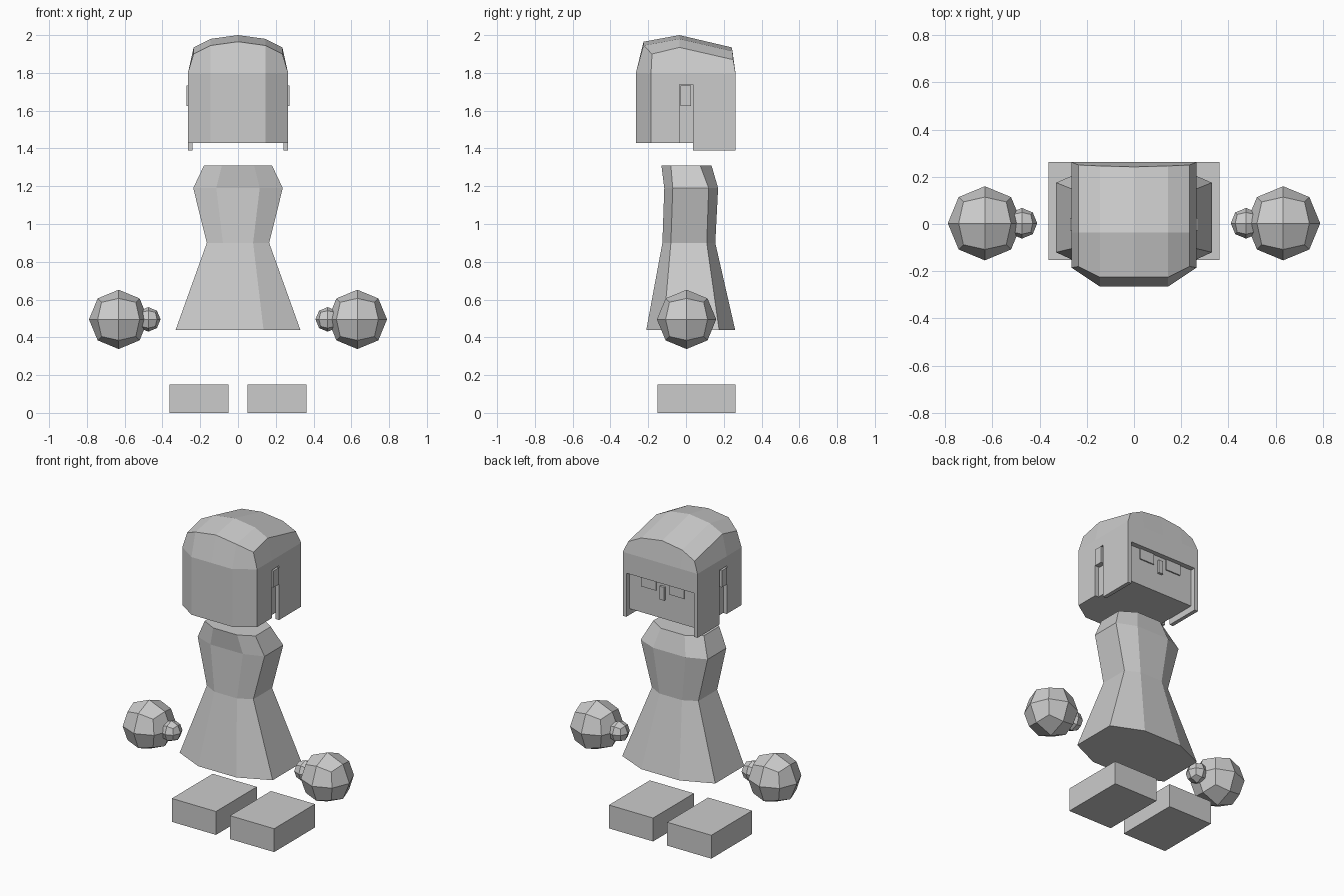
import bpy, bmesh
from mathutils import Vector

cube = bpy.data.objects.get("Cube")
if cube:
    bpy.data.objects.remove(cube, do_unlink=True)

# Single clay material
clay = bpy.data.materials.new("light_grey")
clay.use_nodes = True
clay.diffuse_color = (0.6, 0.6, 0.6, 1)
bsdf = next(n for n in clay.node_tree.nodes if n.type == 'BSDF_PRINCIPLED')
bsdf.inputs["Base Color"].default_value = (0.6, 0.6, 0.6, 1)


def finish(name, bm):
    bmesh.ops.recalc_face_normals(bm, faces=bm.faces)
    me = bpy.data.meshes.new(name)
    bm.to_mesh(me)
    bm.free()
    me.materials.append(clay)
    ob = bpy.data.objects.new(name, me)
    bpy.context.scene.collection.objects.link(ob)
    return ob


def loft(name, rings):
    """Closed solid through rings of equal point count."""
    bm = bmesh.new()
    rows = [[bm.verts.new(p) for p in r] for r in rings]
    n = len(rows[0])
    for a, b in zip(rows, rows[1:]):
        for i in range(n):
            bm.faces.new((a[i], a[(i + 1) % n], b[(i + 1) % n], b[i]))
    bm.faces.new(rows[0])
    bm.faces.new(rows[-1])
    return finish(name, bm)


def prism(name, outline, z0, z1):
    return loft(name, [[(x, y, z) for x, y in outline] for z in (z0, z1)])


def box(name, x0, x1, y0, y1, z0, z1):
    return prism(name, [(x0, y0), (x1, y0), (x1, y1), (x0, y1)], z0, z1)


def ball(name, centre, radius):
    """Once-subdivided cube pushed out to a sphere."""
    bm = bmesh.new()
    bmesh.ops.create_cube(bm, size=2)
    bmesh.ops.subdivide_edges(bm, edges=bm.edges[:], cuts=1, use_grid_fill=True)
    for v in bm.verts:
        v.co = v.co.normalized() * radius + Vector(centre)
    return finish(name, bm)


# Dress: eight-sided sections
# z, half width, inner half width, back y, side back y, side front y, front y
sections = [
    (0.44, 0.33, 0.135, -0.21, -0.12, 0.175, 0.26),
    (0.90, 0.165, 0.08, -0.125, -0.08, 0.11, 0.155),
    (1.19, 0.237, 0.115, -0.115, -0.07, 0.12, 0.17),
    (1.31, 0.18, 0.085, -0.13, -0.08, 0.075, 0.135),
]
loft("dress", [[(i, b, z), (w, sb, z), (w, sf, z), (i, f, z),
                (-i, f, z), (-w, sf, z), (-w, sb, z), (-i, b, z)]
               for z, w, i, b, sb, sf, f in sections])

# Head core and the back mass of the hair
prism("head", [(-0.24, 0.23), (-0.24, -0.17), (-0.135, -0.25),
               (0.135, -0.25), (0.24, -0.17), (0.24, 0.23)], 1.43, 1.8)
prism("hair_back", [(-0.265, -0.035), (-0.265, -0.185), (-0.145, -0.265),
                    (0.145, -0.265), (0.265, -0.185), (0.265, -0.035)], 1.43, 1.8)
box("fringe", -0.265, 0.265, 0.22, 0.262, 1.67, 1.8)

# Hair dome: five columns by three rows, skirted down to the brow
columns = [-2, -1, 0, 1, 2]
half_x = {0: 0, 1: 0.145, 2: 0.235}
drop = {0: 0, 1: 0.02, 2: 0.065}
back_y = {0: -0.225, 1: -0.225, 2: -0.18}
bm = bmesh.new()


def sign(c):
    return (c > 0) - (c < 0)


grid = []
for row, z in enumerate((1.965, 2.0, 1.935)):
    line = []
    for c in columns:
        k = abs(c)
        y = (back_y[k], -0.035, 0.242 + 0.004 * k)[row]
        line.append(bm.verts.new((sign(c) * half_x[k], y, z - drop[k])))
    grid.append(line)
for a, b in zip(grid, grid[1:]):
    for i in range(4):
        bm.faces.new((a[i], a[i + 1], b[i + 1], b[i]))
rim = grid[0] + [grid[1][4]] + grid[2][::-1] + [grid[1][0]]
base = []
for v in rim:
    x, y, z = v.co
    k = min(2, round(abs(x) / 0.12))
    bx = sign(x) * (0, 0.145, 0.265)[k]
    by = 0.262 if y > 0.1 else (-0.035 if y > -0.1 else (-0.265, -0.265, -0.185)[k])
    base.append(bm.verts.new((bx, by, 1.8)))
for i in range(len(rim)):
    j = (i + 1) % len(rim)
    bm.faces.new((rim[i], rim[j], base[j], base[i]))
bm.faces.new(base)
finish("hair_dome", bm)

# Nose
box("nose", -0.016, 0.016, 0.22, 0.245, 1.555, 1.64)

# Mirrored parts
for side, s in (("left", 1), ("right", -1)):
    def pair(name, x0, x1, *rest):
        box(side + "_" + name, *sorted((s * x0, s * x1)), *rest)
    pair("side_lock", 0.24, 0.265, 0.037, 0.262, 1.39, 1.8)
    pair("hair_above_ear", 0.235, 0.265, -0.035, 0.037, 1.738, 1.8)
    pair("ear", 0.235, 0.272, -0.028, 0.026, 1.625, 1.732)
    pair("eye", 0.047, 0.152, 0.22, 0.238, 1.60, 1.668)
    pair("foot", 0.05, 0.363, -0.152, 0.262, 0, 0.15)
    ball(side + "_hand", (s * 0.632, 0.003, 0.495), 0.157)
    ball(side + "_thumb", (s * 0.475, 0.003, 0.495), 0.065)
